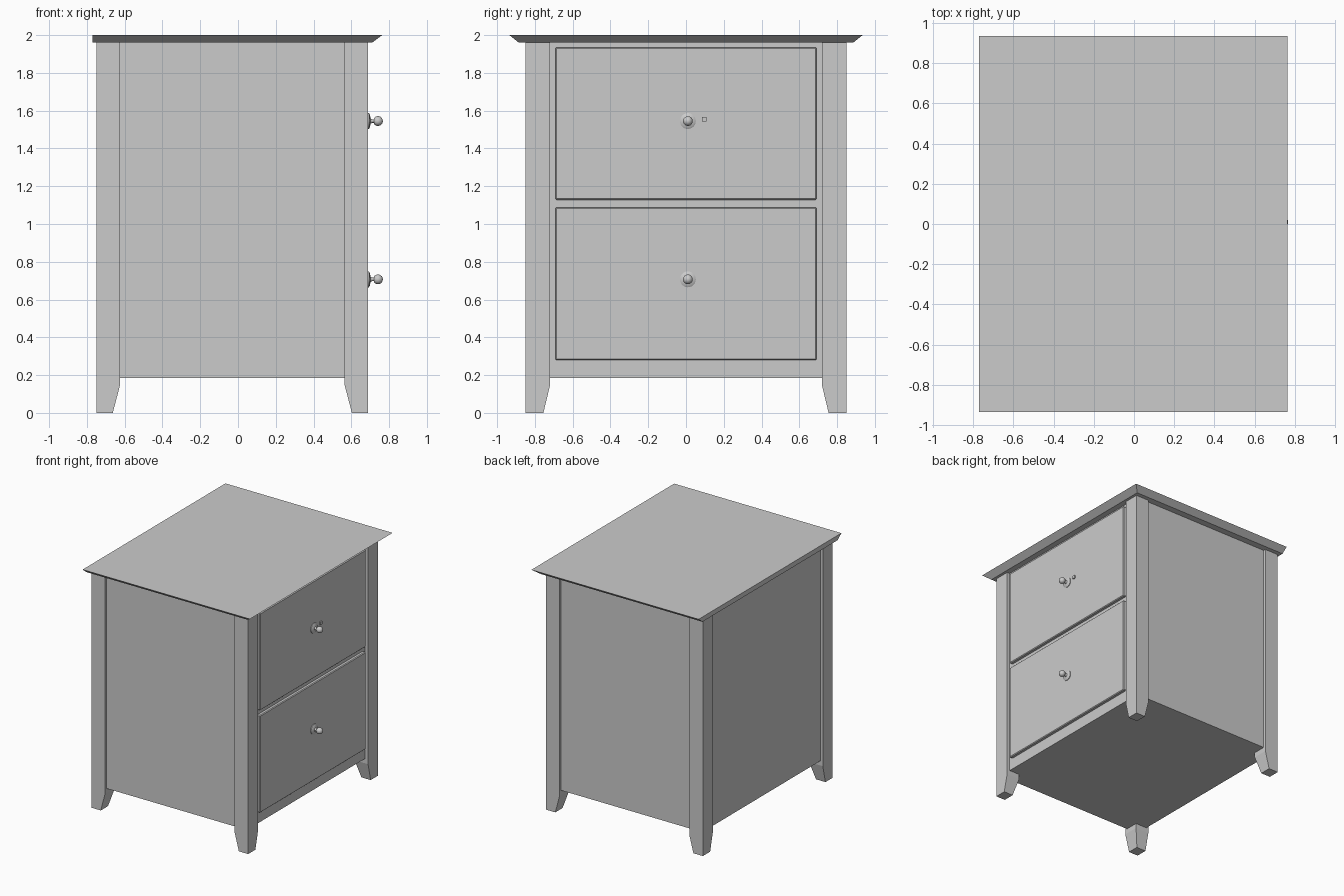
import bpy, bmesh, math
from mathutils import Matrix

cube = bpy.data.objects.get("Cube")
if cube:
    bpy.data.objects.remove(cube, do_unlink=True)

grey = bpy.data.materials.new("light grey")
grey.use_nodes = True
colour = (0.6, 0.6, 0.6, 1)
grey.diffuse_color = colour
grey.node_tree.nodes["Principled BSDF"].inputs["Base Color"].default_value = colour


def finish(name, bm):
    bmesh.ops.recalc_face_normals(bm, faces=bm.faces)
    mesh = bpy.data.meshes.new(name)
    bm.to_mesh(mesh)
    bm.free()
    mesh.materials.append(grey)
    obj = bpy.data.objects.new(name, mesh)
    bpy.context.collection.objects.link(obj)
    return obj


def stack(name, sections):
    """Solid through rectangles given as (z, x0, x1, y0, y1), bottom to top."""
    bm = bmesh.new()
    rings = [[bm.verts.new(p) for p in ((x0, y0, z), (x1, y0, z), (x1, y1, z), (x0, y1, z))]
             for z, x0, x1, y0, y1 in sections]
    bm.faces.new(rings[0])
    bm.faces.new(rings[-1])
    for low, high in zip(rings, rings[1:]):
        for i in range(4):
            j = (i + 1) % 4
            bm.faces.new((low[i], low[j], high[j], high[i]))
    return finish(name, bm)


def box(name, x0, x1, y0, y1, z0, z1):
    return stack(name, [(z0, x0, x1, y0, y1), (z1, x0, x1, y0, y1)])


# Carcass, set back slightly between the legs
box("carcass", -0.73, 0.662, -0.83, 0.83, 0.185, 1.96)

# Top board: edge slopes under on three sides, straight at the back
stack("top_board", [(1.96, -0.77, 0.71, -0.885, 0.885),
                    (2.0, -0.77, 0.763, -0.935, 0.935)])


# Legs, tapering at the foot on their two inner sides
def leg(name, x_out, x_in, x_foot, side):
    rows = []
    for z, x, y in ((0, x_foot, 0.755), (0.145, x_in, 0.72), (1.96, x_in, 0.72)):
        rows.append((z, x_out, x, side * 0.85, side * y))
    stack(name, rows)


for side, label in ((-1, "right"), (1, "left")):
    leg("drawer_side_leg_" + label, 0.688, 0.565, 0.603, side)
    leg("back_side_leg_" + label, -0.75, -0.625, -0.663, side)


# Drawer fronts with a fine eased edge, each with a turned knob
def knob(name, z):
    profile = [(0, 0.68), (0.042, 0.68), (0.042, 0.693), (0.034, 0.698),
               (0.014, 0.702), (0.009, 0.71), (0.009, 0.721)]
    for i in range(1, 9):
        a = math.radians(20 + i * 20)
        profile.append((0.026 * math.sin(a), 0.741 - 0.026 * math.cos(a)))
    bm = bmesh.new()
    verts = [bm.verts.new((x, r, 0)) for r, x in profile]
    edges = [bm.edges.new(pair) for pair in zip(verts, verts[1:])]
    bmesh.ops.spin(bm, geom=verts + edges, cent=(0, 0, 0), axis=(1, 0, 0),
                   angle=math.tau, steps=24)
    bmesh.ops.remove_doubles(bm, verts=bm.verts, dist=0.0001)
    bmesh.ops.transform(bm, matrix=Matrix.Translation((0, 0.01, z)), verts=bm.verts)
    obj = finish(name, bm)
    bpy.ops.object.select_all(action="DESELECT")
    obj.select_set(True)
    bpy.context.view_layer.objects.active = obj
    bpy.ops.object.shade_smooth_by_angle(angle=math.radians(35))


for label, z0, z1, knob_z in (("lower", 0.28, 1.087, 0.707), ("upper", 1.128, 1.935, 1.545)):
    drawer = box(label + "_drawer_front", 0.64, 0.688, -0.692, 0.692, z0, z1)
    ease = drawer.modifiers.new("eased_edge", "BEVEL")
    ease.width = 0.006
    ease.segments = 1
    knob(label + "_knob", knob_z)

# Small square lock beside the upper knob
box("lock", 0.68, 0.698, 0.084, 0.108, 1.543, 1.567)
